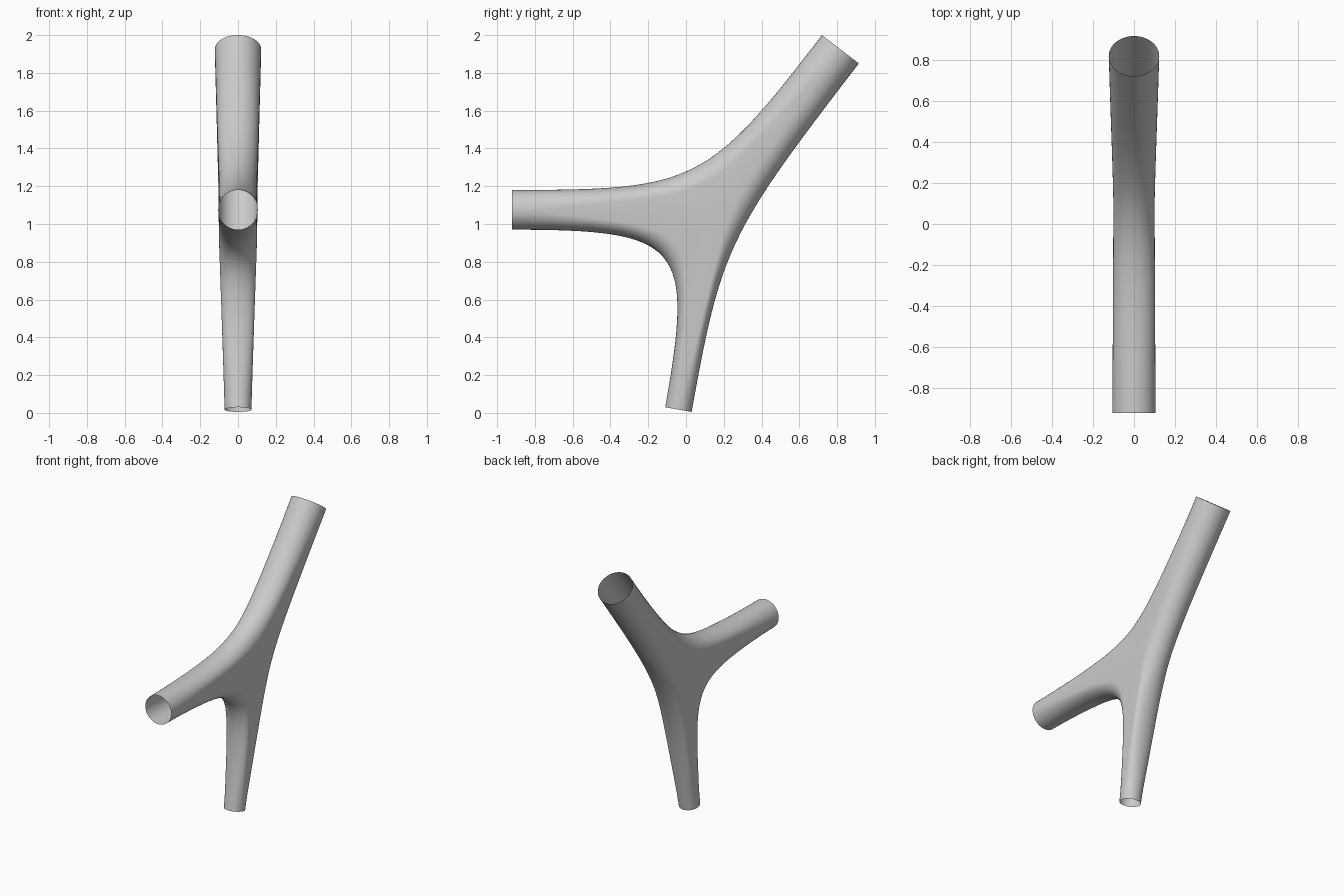
import bpy, bmesh, math
from mathutils import Vector

cube = bpy.data.objects.get("Cube")
if cube:
    bpy.data.objects.remove(cube, do_unlink=True)

STEPS = 16      # sections per branch
SEGS = 20       # segments around each rounded edge
JOINT = Vector((0, 0.15, 1.08))
JOINT_RADIUS = 0.1


def point(y, z):
    return Vector((0, y, z))


# Each branch: the two rim points of its open end
ARM = (point(-0.92, 1.18), point(-0.92, 0.97))
UPPER = (point(0.72, 2.0), point(0.915, 1.85))
LOWER = (point(0.03, 0.005), point(-0.11, 0.03))


def outline(start, corner, end, pull, t):
    """Smooth curve whose handles reach towards the corner."""
    h1, h2 = start.lerp(corner, pull), end.lerp(corner, pull)
    s = 1 - t
    return start * s**3 + h1 * 3 * s * s * t + h2 * 3 * s * t * t + end * t**3


def axis(branch, t):
    """Centre and half width of a branch, from rim (t=0) to joint (t=0.5)."""
    u = 1 - ((1 - t)**3 - 0.125) / 0.875
    rim = (branch[0] + branch[1]) / 2
    radius = (branch[0] - branch[1]).length / 2
    return rim.lerp(JOINT, u), radius + (JOINT_RADIUS - radius) * u


def section(bm, outer, centre, width):
    """Flat side, rounded edge, flat side."""
    depth = (outer - centre).length
    inner = outer.lerp(centre, min(1, width / depth))
    side = Vector((width, 0, 0))
    pts = [centre + side]
    for j in range(SEGS + 1):
        a = math.pi * j / SEGS
        pts.append(inner + (outer - inner) * math.sin(a) + side * math.cos(a))
    pts.append(centre - side)
    return [bm.verts.new(p) for p in pts]


def strip(bm, first, start, second, end, corner, pull):
    """Half tube running from one branch to the next."""
    rows = []
    for i in range(2 * STEPS + 1):
        t = i / (2 * STEPS)
        centre, width = axis(first, t) if t <= 0.5 else axis(second, 1 - t)
        rows.append(section(bm, outline(start, corner, end, pull, t), centre, width))
    for a, b in zip(rows, rows[1:]):
        for j in range(len(a) - 1):
            bm.faces.new((a[j], a[j + 1], b[j + 1], b[j]))


# Three half tubes welded into one open branching pipe
bm = bmesh.new()
strip(bm, ARM, ARM[0], UPPER, UPPER[0], point(0.09, 1.18), 0.96)
strip(bm, UPPER, UPPER[1], LOWER, LOWER[0], point(0.192, 0.91), 0.96)
strip(bm, LOWER, LOWER[1], ARM, ARM[1], point(0.057, 0.97), 0.92)
bmesh.ops.remove_doubles(bm, verts=bm.verts, dist=0.0008)
bmesh.ops.dissolve_degenerate(bm, edges=bm.edges, dist=0.0001)
bmesh.ops.recalc_face_normals(bm, faces=bm.faces)

mesh = bpy.data.meshes.new("branching_pipe")
bm.to_mesh(mesh)
bm.free()
pipe = bpy.data.objects.new("branching_pipe", mesh)
bpy.context.collection.objects.link(pipe)

# Plain light grey
grey = bpy.data.materials.new("light_grey")
grey.use_nodes = True
color = (0.6, 0.6, 0.6, 1)
grey.diffuse_color = color
grey.node_tree.nodes["Principled BSDF"].inputs["Base Color"].default_value = color
mesh.materials.append(grey)

bpy.context.view_layer.objects.active = pipe
pipe.select_set(True)
bpy.ops.object.shade_smooth_by_angle(angle=math.radians(40))
